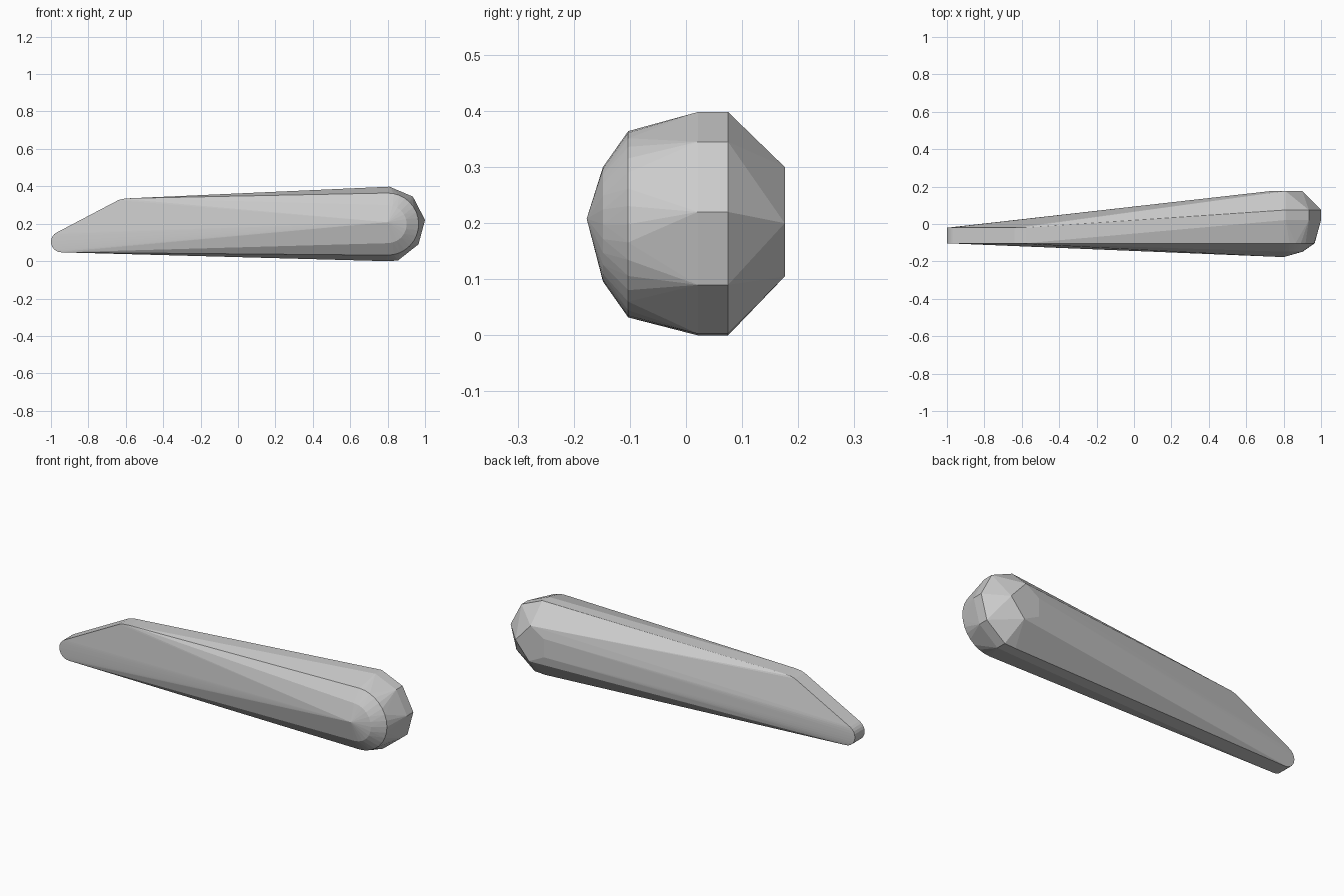
import bpy, bmesh, math

if "Cube" in bpy.data.objects:
    bpy.data.objects.remove(bpy.data.objects["Cube"])

mat = bpy.data.materials.new("light grey")
mat.diffuse_color = (0.6, 0.6, 0.6, 1)
mat.use_nodes = True
mat.node_tree.nodes["Principled BSDF"].inputs["Base Color"].default_value = mat.diffuse_color

HX, HZ = 0.80, 0.198   # centre of the thick rounded end
pts = []


def ring(y, r, n):
    """Circle of points around the thick end, in the xz plane."""
    for i in range(n):
        a = 2 * math.pi * i / n
        pts.append((HX + r * math.cos(a), y, HZ + r * math.sin(a)))


# Domed front of the thick end
pts.append((HX, -0.177, 0.208))
ring(-0.148, 0.102, 24)
ring(-0.103, 0.166, 32)

# Faceted belt around the thick end
belt = [(0.81, 0.398), (0.935, 0.345), (1.0, 0.22), (0.965, 0.09),
        (0.855, 0.003), (0.79, 0.0)]
for y in (0.021, 0.075):
    pts += [(x, y, z) for x, z in belt]

# Small flat back of the thick end
pts += [(x, 0.176, z) for x, z in
        [(0.90, 0.20), (0.81, 0.30), (0.73, 0.25), (0.73, 0.15), (0.82, 0.105)]]

# Thin tail plate with a rounded tip and a sloping top
tail = [(-0.64, 0.326), (-0.615, 0.333), (-0.58, 0.336)]
for i in range(11):
    a = math.radians(118 + 152 * i / 10)
    tail.append((-0.944 + 0.056 * math.cos(a), 0.103 + 0.056 * math.sin(a)))
for y in (-0.103, -0.02):
    pts += [(x, y, z) for x, z in tail]

# Wrap the sections in one tapered skin
bm = bmesh.new()
for p in pts:
    bm.verts.new(p)
res = bmesh.ops.convex_hull(bm, input=bm.verts[:])
loose = [v for v in bm.verts if not v.link_faces]
bmesh.ops.delete(bm, geom=loose, context='VERTS')
bmesh.ops.dissolve_limit(bm, angle_limit=math.radians(0.5),
                         verts=bm.verts[:], edges=bm.edges[:])
bmesh.ops.recalc_face_normals(bm, faces=bm.faces[:])
mesh = bpy.data.meshes.new("tapered_body")
bm.to_mesh(mesh)
bm.free()
mesh.materials.append(mat)
body = bpy.data.objects.new("tapered_body", mesh)
bpy.context.collection.objects.link(body)
